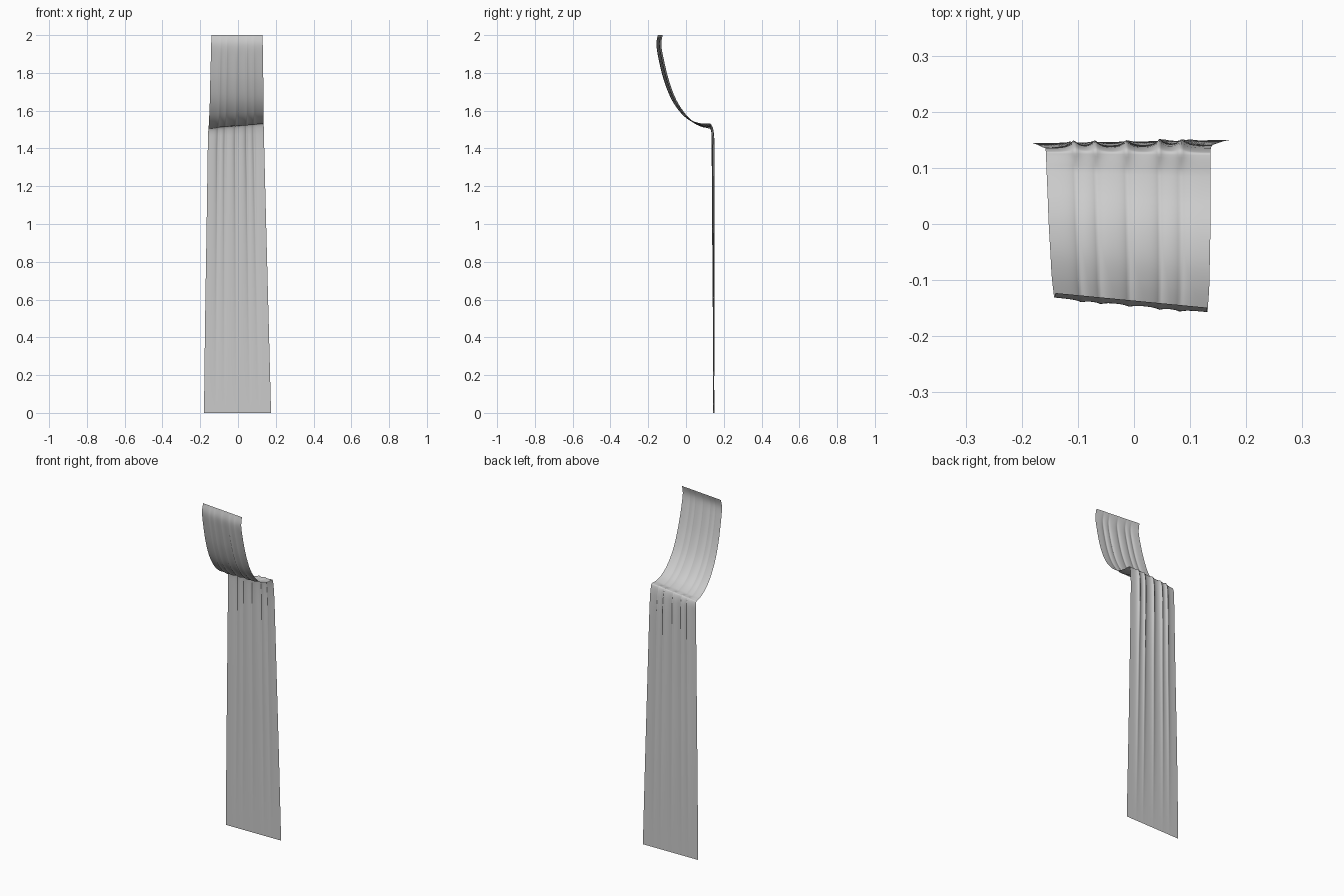
import bpy, bmesh, math

# Centre-line stations up the cloth:
# y, z, left x, right x, y tilt, z tilt (left to right), pleat depth
STATIONS = [
    (0.147, 0.00, -0.180, 0.175, 0.006, 0.000, 0.000),
    (0.146, 0.50, -0.174, 0.162, 0.006, 0.000, 0.004),
    (0.143, 1.00, -0.166, 0.149, 0.006, 0.000, 0.008),
    (0.141, 1.40, -0.160, 0.139, 0.004, 0.000, 0.013),
    (0.138, 1.48, -0.158, 0.137, 0.000, 0.010, 0.012),
    (0.128, 1.519, -0.157, 0.136, -0.002, 0.026, 0.008),
    (0.095, 1.520, -0.156, 0.136, -0.008, 0.020, -0.005),
    (0.045, 1.537, -0.154, 0.136, -0.014, 0.012, -0.005),
    (-0.010, 1.580, -0.152, 0.136, -0.018, 0.004, -0.006),
    (-0.063, 1.655, -0.149, 0.135, -0.022, 0.000, -0.006),
    (-0.103, 1.755, -0.147, 0.134, -0.025, 0.000, -0.007),
    (-0.132, 1.870, -0.144, 0.132, -0.026, 0.000, -0.007),
    (-0.145, 1.950, -0.142, 0.131, -0.026, 0.000, -0.004),
    (-0.136, 2.000, -0.140, 0.130, -0.026, 0.000, 0.000),
]
PLEATS = [-0.108, -0.068, -0.008, 0.055, 0.097]
COLS, SUB = 80, 6


def spline(a, b, c, d, t):
    # Non-overshooting cubic between neighbouring stations
    m0, m1 = (c - a) / 2, (d - b) / 2
    lim = 1.5 * abs(c - b)
    m0, m1 = max(-lim, min(lim, m0)), max(-lim, min(lim, m1))
    return ((2*t**3 - 3*t**2 + 1) * b + (t**3 - 2*t**2 + t) * m0
            + (3*t**2 - 2*t**3) * c + (t**3 - t**2) * m1)


def pleat(x):
    # Narrow ridges between wide shallow folds
    return sum(math.exp(-abs(x - p) / 0.011) for p in PLEATS) - 0.25


# Smoothly resampled centre line
rows = []
n = len(STATIONS)
for i in range(n - 1):
    quad = [STATIONS[max(0, min(n - 1, i + k))] for k in (-1, 0, 1, 2)]
    for s in range(SUB):
        rows.append([spline(*v, s / SUB) for v in zip(*quad)])
rows.append(list(STATIONS[-1]))

# Draped cloth sheet, pleated along the path normal
bm = bmesh.new()
grid = []
for i, (y, z, xl, xr, ty, tz, depth) in enumerate(rows):
    a, b = rows[max(0, i - 1)], rows[min(len(rows) - 1, i + 1)]
    dy, dz = b[0] - a[0], b[1] - a[1]
    length = math.hypot(dy, dz)
    ny, nz = dz / length, -dy / length
    if i in (0, len(rows) - 1):
        ny, nz = 1, 0
    line = []
    for c in range(COLS + 1):
        u = c / COLS
        off = depth * pleat(-0.165 + 0.32 * u)
        line.append(bm.verts.new((xl + (xr - xl) * u,
                                  y + ty * (u - 0.5) + ny * off,
                                  z + tz * (u - 0.5) + nz * off)))
    grid.append(line)
for r0, r1 in zip(grid, grid[1:]):
    for c in range(COLS):
        bm.faces.new((r0[c], r0[c + 1], r1[c + 1], r1[c]))
mesh = bpy.data.meshes.new("draped_cloth")
bm.to_mesh(mesh)
bm.free()
cloth = bpy.data.objects.new("draped_cloth", mesh)
bpy.context.collection.objects.link(cloth)
mesh.shade_smooth()
